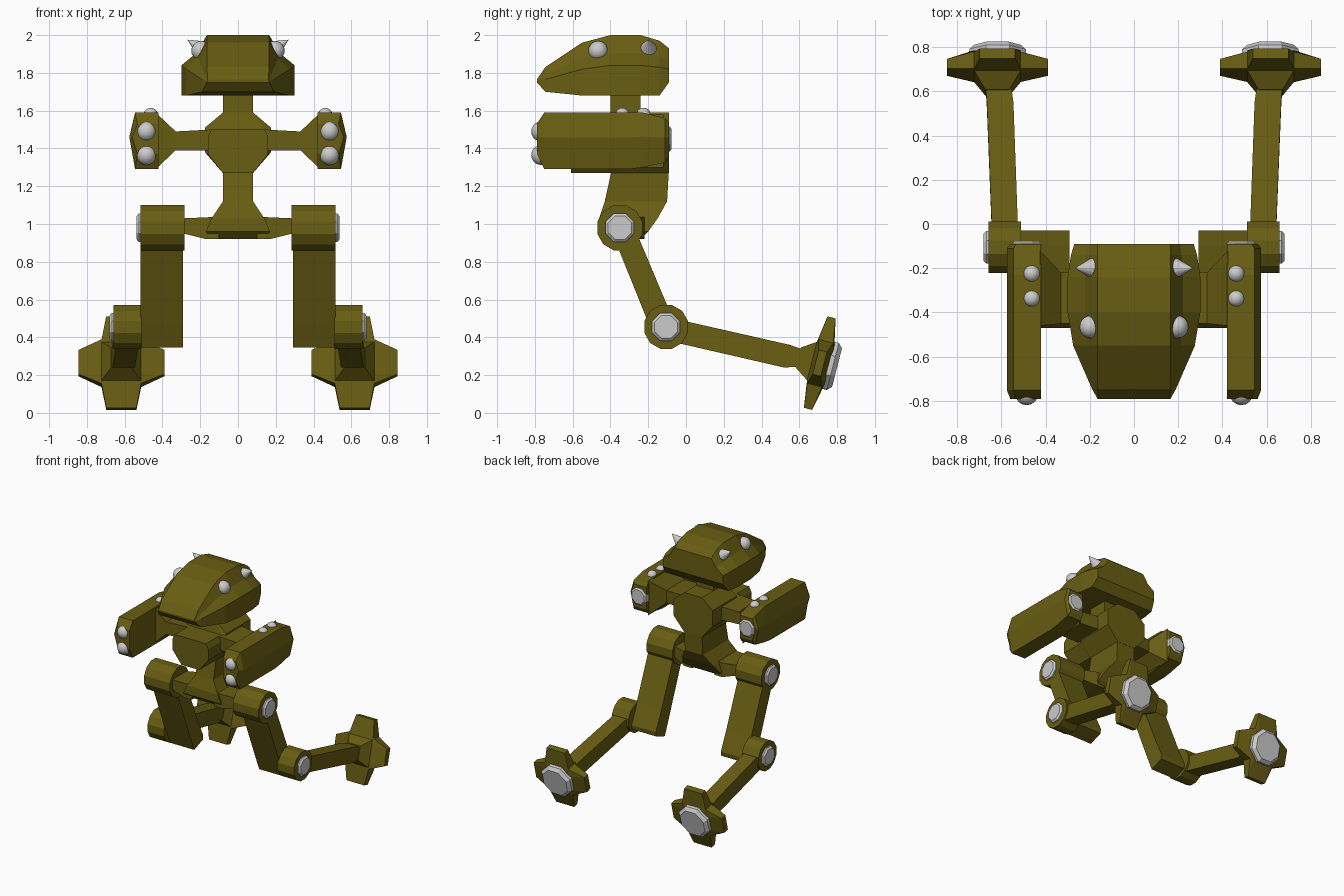
import bpy, bmesh, math
from mathutils import Vector

if "Cube" in bpy.data.objects:
    bpy.data.objects.remove(bpy.data.objects["Cube"])

olive = bpy.data.materials.new("olive")
olive.diffuse_color = (0.14, 0.11, 0.006, 1)
olive.use_nodes = True
olive.node_tree.nodes["Principled BSDF"].inputs["Base Color"].default_value = olive.diffuse_color


def finish(name, bm, mat=None, mirror=False):
    bmesh.ops.remove_doubles(bm, verts=bm.verts[:], dist=0.0005)
    bmesh.ops.recalc_face_normals(bm, faces=bm.faces[:])
    me = bpy.data.meshes.new(name)
    bm.to_mesh(me)
    bm.free()
    ob = bpy.data.objects.new(name, me)
    bpy.context.collection.objects.link(ob)
    if mat:
        me.materials.append(mat)
    if mirror:
        m = ob.modifiers.new("mirror", 'MIRROR')
        m.use_mirror_merge = False
    return ob


def loft(name, rings, mat=olive, mirror=False):
    """Skin a list of equal-length rings of points and cap both ends."""
    bm = bmesh.new()
    vs = [[bm.verts.new(p) for p in r] for r in rings]
    n = len(vs[0])
    for a, b in zip(vs, vs[1:]):
        for i in range(n):
            j = (i + 1) % n
            bm.faces.new((a[i], a[j], b[j], b[i]))
    bm.faces.new(vs[0])
    bm.faces.new(vs[-1])
    return finish(name, bm, mat, mirror)


def prism_x(name, profile, x0, x1, mirror=False):
    return loft(name, [[(x, y, z) for y, z in profile] for x in (x0, x1)], mirror=mirror)


def circle(cy, cz, r, n):
    return [(cy + r * math.cos(2 * math.pi * (i + .5) / n),
             cz + r * math.sin(2 * math.pi * (i + .5) / n)) for i in range(n)]


def disc(name, c, axis, r, h):
    """Bevelled octagonal cap facing along axis."""
    a = Vector(axis).normalized()
    u = a.orthogonal().normalized()
    v = a.cross(u)
    rings = [[Vector(c) + a * d + u * p + v * q for p, q in circle(0, 0, rr, 8)]
             for d, rr in ((-.02, r), (h * .45, r), (h, r * .82))]
    loft(name, rings, None, True)


def ball(name, c, r):
    bm = bmesh.new()
    bmesh.ops.create_uvsphere(bm, u_segments=16, v_segments=10, radius=r)
    bmesh.ops.translate(bm, verts=bm.verts[:], vec=c)
    for f in bm.faces:
        f.smooth = True
    finish(name, bm, None, True)


def sym(half):
    """Mirror a half outline (x, z), top to bottom, into a closed ring."""
    return half + [(-x, z) for x, z in reversed(half)]


# Head: sections along y
head = []
for y, zb, w, zs, wt, zt in (
        (-.79, 1.75, .165, 1.757, .16, 1.765), (-.745, 1.70, .19, 1.765, .165, 1.83),
        (-.55, 1.68, .275, 1.82, .165, 1.96), (-.40, 1.68, .30, 1.84, .165, 2.0),
        (-.24, 1.68, .30, 1.84, .165, 2.0), (-.14, 1.68, .285, 1.83, .165, 1.97),
        (-.09, 1.75, .27, 1.82, .165, 1.93)):
    half = [(wt, zt), (wt + .42 * (w - wt), zs + .4 * (zt - zs)), (w, zs), (w, zb)]
    head.append([(x, y, z) for x, z in sym(half)])
loft("head", head)
ball("head_dome", (.195, -.465, 1.917), .052)
bm = bmesh.new()
bmesh.ops.create_cone(bm, cap_ends=True, segments=14, radius1=.045, radius2=0, depth=.09)
rot = Vector((.8, 0, .5)).to_track_quat('Z', 'Y').to_matrix()
bmesh.ops.rotate(bm, verts=bm.verts[:], matrix=rot)
bmesh.ops.translate(bm, verts=bm.verts[:], vec=(.23, -.2, 1.952))
finish("head_spike", bm, None, True)

# Neck, chest and waist
prism_x("neck", [(-.40, 1.55), (-.24, 1.55), (-.24, 1.72), (-.40, 1.72)], -.08, .08)
chest_half = [(.08, 1.59), (.175, 1.51), (.175, 1.38), (.08, 1.27)]
front_half = [(.14, 1.50), (.16, 1.46), (.16, 1.37), (.08, 1.27)]
loft("chest", [[(x, y, z) for x, z in sym(h)] for y, h in
               ((-.61, front_half), (-.42, front_half), (-.40, chest_half), (-.09, chest_half))])
waist = []
for z, w, y0, y1 in ((1.30, .08, -.39, -.09), (1.12, .08, -.43, -.10),
                     (1.03, .14, -.46, -.15), (.96, .17, -.46, -.20), (.92, .14, -.42, -.24)):
    waist.append([(-w, y0, z), (w, y0, z), (w, y1, z), (-w, y1, z)])
loft("waist", waist)


def bar(name, sections):
    loft(name, [[(x, y0, z0), (x, y1, z0), (x, y1, z1), (x, y0, z1)]
                for x, y0, y1, z0, z1 in sections], mirror=True)


bar("pelvis_side", [(.10, -.45, -.22, .92, 1.04), (.17, -.45, -.22, .92, 1.035),
                    (.29, -.44, -.26, .95, 1.03)])
bar("shoulder", [(.14, -.45, -.20, 1.39, 1.50), (.33, -.45, -.22, 1.39, 1.49),
                 (.425, -.46, -.12, 1.30, 1.58)])

# Arm pods: sections along y
arm = []
for y, zb, zt, k in ((-.79, 1.37, 1.53, .9), (-.75, 1.29, 1.59, 1), (-.30, 1.29, 1.59, 1),
                     (-.23, 1.30, 1.59, 1), (-.11, 1.325, 1.56, 1), (-.09, 1.36, 1.54, .9)):
    arm.append([(x, y, z) for x, z in ((.42, zb), (.42 + .125 * k, zb),
               (.42 + .155 * k, zb + .56 * (zt - zb)), (.42 + .125 * k, zt), (.42, zt))])
loft("arm_pod", arm, mirror=True)
for z in (1.49, 1.365):
    ball("arm_front_ball", (.485, -.766, z), .053)
for y in (-.225, -.337):
    ball("arm_top_ball", (.462, y, 1.577), .038)
disc("arm_back_cap", (.485, -.095, 1.45), (0, 1, 0), .072, .018)

# Legs
prism_x("hip_joint", circle(-.35, .98, .124, 12), .282, .515, True)
disc("hip_cap", (.515, -.35, .98), (1, 0, 0), .082, .022)
prism_x("thigh", [(-.41, 1.0), (-.28, 1.0), (-.245, .915), (-.10, .57), (-.03, .42),
                  (-.035, .385), (-.145, .345), (-.195, .465)], .292, .515, True)
prism_x("knee_joint", circle(-.105, .455, .12, 12), .51, .658, True)
disc("knee_cap", (.658, -.105, .455), (1, 0, 0), .08, .022)
loft("shin", [[(x0, y0, zb), (x1, y0, zb), (x1, y1, zt), (x0, y1, zt)]
              for x0, x1, y0, y1, zb, zt in (
                  (.522, .640, -.11, -.09, .385, .505), (.545, .665, .52, .55, .24, .36),
                  (.555, .67, .60, .62, .245, .335))], mirror=True)

# Feet: plus-shaped tilted pads facing along the shin
axis = Vector((0, .97, -.25)).normalized()
up = Vector((0, .25, .97)).normalized()
origin = Vector((.6175, .73, .258))
quarter = [(.228, .066), (.105, .12), (.08, .25)]
plus = (quarter + [(-x, u) for x, u in reversed(quarter)] +
        [(-x, -u) for x, u in quarter] + [(x, -u) for x, u in reversed(quarter)])


def foot_ring(limit, tip_a, corner_a):
    ring = []
    for i, (x, u) in enumerate(plus):
        cx = max(-limit, min(limit, x))
        cu = max(-limit, min(limit, u))
        a = corner_a if i % 3 == 1 else tip_a
        ring.append(origin + axis * a + up * cu + Vector((cx, 0, 0)))
    return ring


loft("foot", [foot_ring(.055, -.14, -.14), foot_ring(.105, -.065, -.065),
              foot_ring(1, -.045, -.06), foot_ring(1, 0, .02),
              foot_ring(.105, .03, .03)], mirror=True)
disc("sole_cap", origin + axis * .03, axis, .138, .042)
